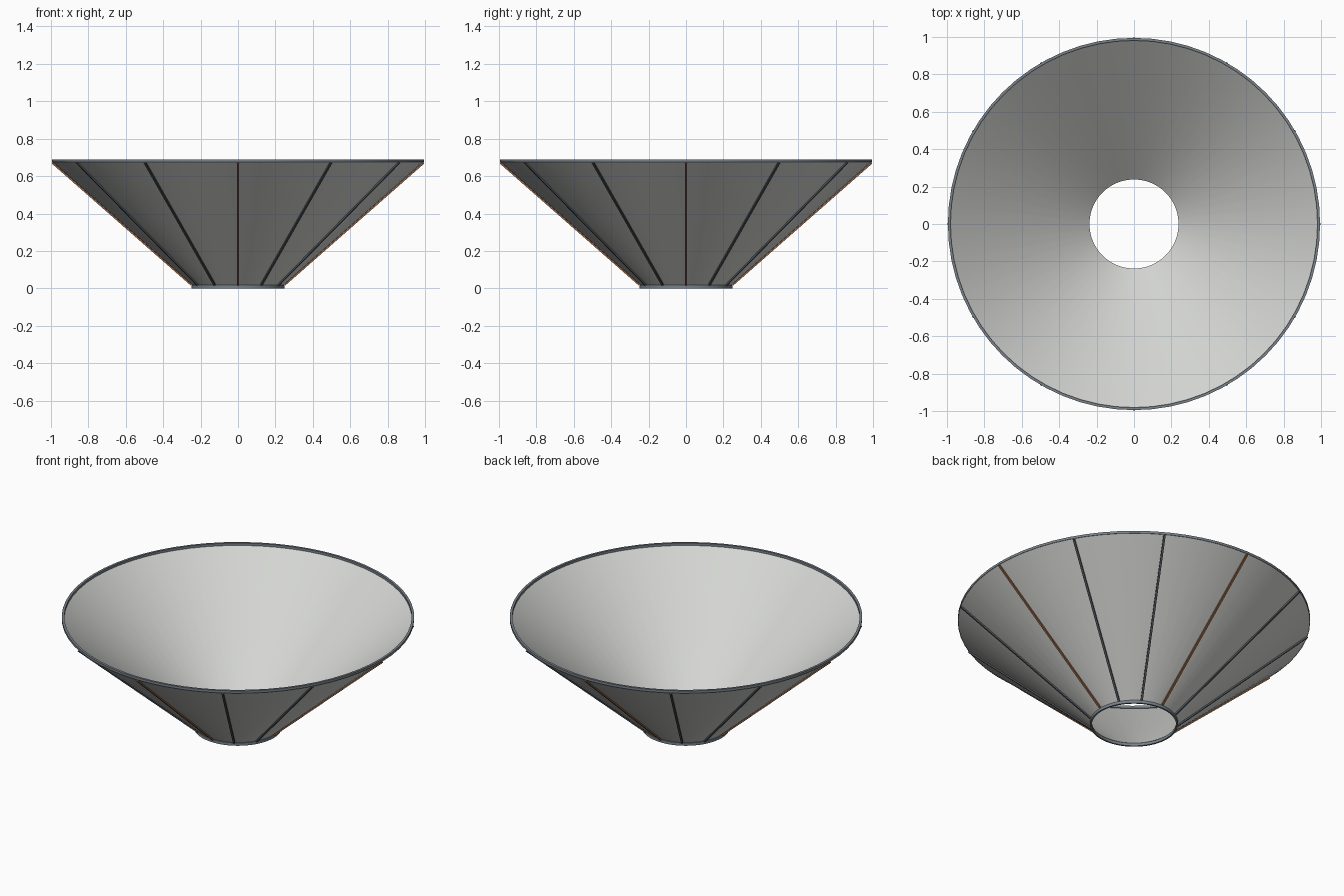
import bpy, bmesh, math
from mathutils import Matrix, Vector

cube = bpy.data.objects.get("Cube")
if cube:
    bpy.data.objects.remove(cube)

SEGMENTS = 64
WALL = 0.006
LOW = Vector((0.244, 0, 0.018))     # outer wall, bottom edge
HIGH = Vector((0.995, 0, 0.677))    # outer wall, top edge


def material(name, color):
    m = bpy.data.materials.new(name)
    m.use_nodes = True
    m.diffuse_color = (*color, 1)
    m.node_tree.nodes["Principled BSDF"].inputs["Base Color"].default_value = (*color, 1)
    return m


panel_grey = material("panel grey", (0.66, 0.67, 0.645))
steel = material("blue grey steel", (0.19, 0.22, 0.25))
dark = material("dark seam", (0.075, 0.085, 0.10))
rust = material("rust brown", (0.31, 0.13, 0.06))


def finish(name, bm, mat, smooth=False):
    mesh = bpy.data.meshes.new(name)
    bm.to_mesh(mesh)
    bm.free()
    mesh.materials.append(mat)
    obj = bpy.data.objects.new(name, mesh)
    bpy.context.collection.objects.link(obj)
    if smooth:
        bpy.ops.object.select_all(action="DESELECT")
        obj.select_set(True)
        bpy.context.view_layer.objects.active = obj
        bpy.ops.object.shade_smooth_by_angle(angle=math.radians(30))


def lathe(name, profile, mat):
    """Revolve a closed (radius, height) profile around z."""
    bm = bmesh.new()
    rings = []
    for i in range(SEGMENTS):
        a = math.tau * i / SEGMENTS
        rings.append([bm.verts.new((r * math.cos(a), r * math.sin(a), z)) for r, z in profile])
    n = len(profile)
    for i in range(SEGMENTS):
        here, there = rings[i], rings[(i + 1) % SEGMENTS]
        for j in range(n):
            k = (j + 1) % n
            bm.faces.new((here[j], there[j], there[k], here[k]))
    bmesh.ops.recalc_face_normals(bm, faces=bm.faces)
    finish(name, bm, mat, smooth=True)


def band(name, inner, outer, low, high, mat):
    lathe(name, [(inner, low), (outer, low), (outer, high), (inner, high)], mat)


# Thin funnel wall
lathe("funnel_wall", [(LOW.x - WALL, LOW.z), (LOW.x, LOW.z),
                      (HIGH.x, HIGH.z), (HIGH.x - WALL, HIGH.z)], panel_grey)

# Rings: one sits on the top edge, one hangs under the bottom edge
band("upper_rim", 0.981, 0.995, 0.675, 0.69, steel)
band("lower_collar", 0.238, 0.248, 0, 0.0175, steel)

# Seam ribs on the outside only, every third one rust coloured
RIB_WIDTH, RIB_DEPTH, RIB_SINK = 0.012, 0.010, 0.002
run = HIGH - LOW
slope = math.atan2(run.z, run.x)
outward = Vector((math.sin(slope), 0, -math.cos(slope)))
center = (LOW + HIGH) / 2 + outward * (RIB_DEPTH / 2 - RIB_SINK)
rib = (Matrix.Translation(center) @ Matrix.Rotation(-slope, 4, "Y")
       @ Matrix.Diagonal((run.length - 0.01, RIB_WIDTH, RIB_DEPTH, 1)))
for i in range(12):
    bm = bmesh.new()
    bmesh.ops.create_cube(bm, size=1, matrix=Matrix.Rotation(math.tau * i / 12, 4, "Z") @ rib)
    finish(f"seam_rib_{i + 1}", bm, rust if i % 3 == 0 else dark)
